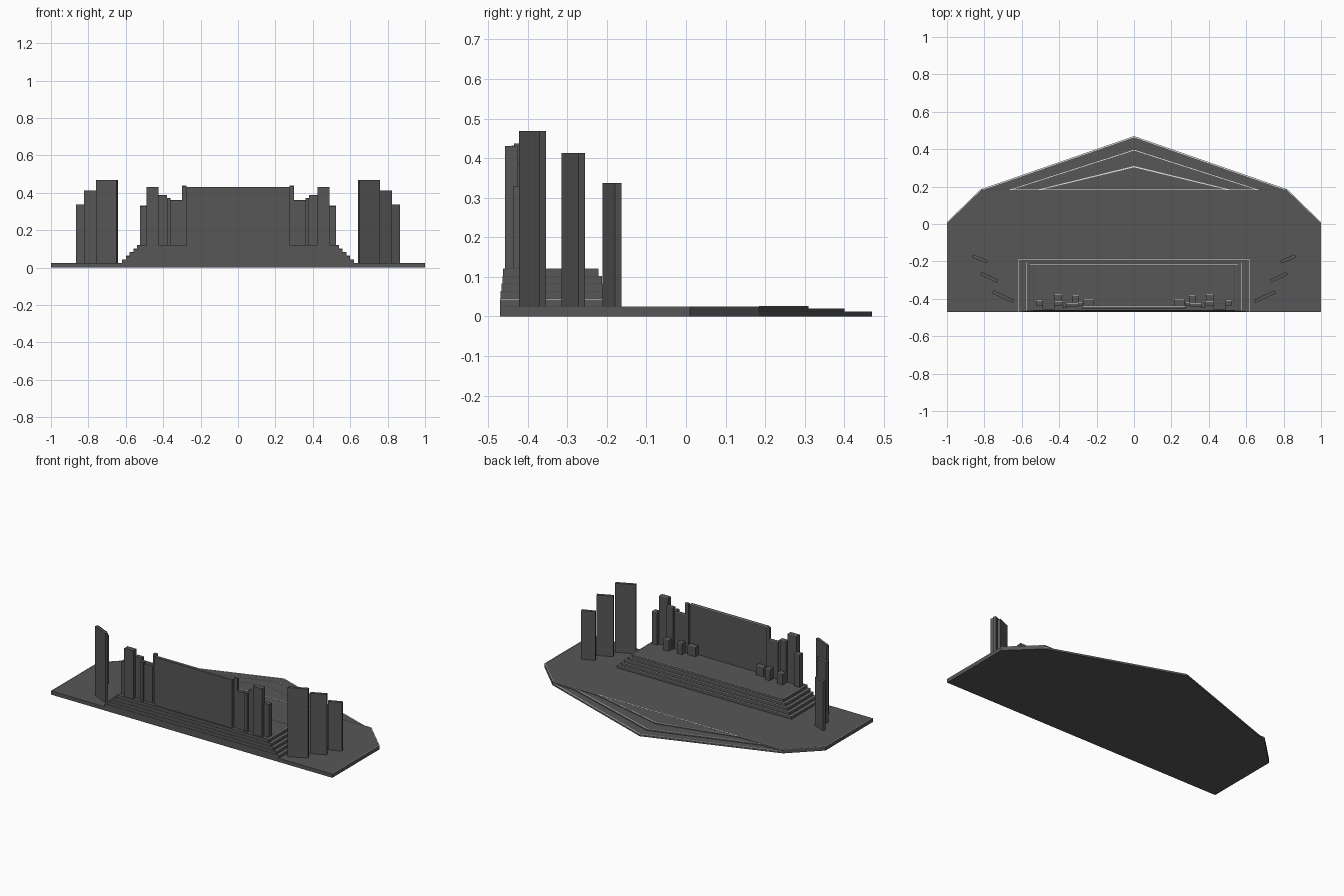
import bpy, bmesh
from math import radians
from mathutils import Matrix

cube = bpy.data.objects.get("Cube")
if cube:
    bpy.data.objects.remove(cube, do_unlink=True)


def material(name, value):
    mat = bpy.data.materials.new(name)
    mat.use_nodes = True
    colour = (value, value, value, 1)
    mat.diffuse_color = colour
    mat.node_tree.nodes["Principled BSDF"].inputs["Base Color"].default_value = colour
    return mat


grey = material("dark_grey", 0.095)
white = material("light_strip_white", 0.9)


def slab(name, outline, z0, z1, mat=grey):
    """Extrude a flat outline from z0 to z1."""
    bm = bmesh.new()
    face = bm.faces.new([bm.verts.new((x, y, z0)) for x, y in outline])
    top = bmesh.ops.extrude_face_region(bm, geom=[face])["geom"]
    verts = [v for v in top if isinstance(v, bmesh.types.BMVert)]
    bmesh.ops.translate(bm, verts=verts, vec=(0, 0, z1 - z0))
    bmesh.ops.recalc_face_normals(bm, faces=bm.faces)
    mesh = bpy.data.meshes.new(name)
    bm.to_mesh(mesh)
    bm.free()
    mesh.materials.append(mat)
    obj = bpy.data.objects.new(name, mesh)
    bpy.context.collection.objects.link(obj)
    return obj


def box(name, x0, x1, y0, y1, z0, z1, mat=grey):
    return slab(name, [(x0, y0), (x1, y0), (x1, y1), (x0, y1)], z0, z1, mat)


def strip(name, outer, inner, z):
    """Thin light strip between two open paths, lying on a surface at z."""
    slab(name, outer + inner[::-1], z, z + 0.0015, white)


def mirrored(path):
    """Complete a right-hand path with its mirror image."""
    return path + [(-x, y) for x, y in reversed(path)]


FLOOR = 0.024
DECK = 0.12
BACK = -0.47

# Floor plate with clipped corners and a light strip round its rim
rim = [(1, BACK), (1, 0.01), (0.82, 0.185)]
slab("floor_plate", mirrored(rim), 0, FLOOR)
strip("floor_strip", mirrored(rim),
      mirrored([(0.996, BACK), (0.996, 0.008), (0.818, 0.181)]), FLOOR)

# Shallow pointed steps, each edged with light
for i, (w, tip, top) in enumerate([(0.82, 0.47, 0.011), (0.67, 0.40, 0.019),
                                   (0.51, 0.31, 0.025)], 1):
    edge = [(-w, 0.185), (0, tip), (w, 0.185)]
    slab(f"pointed_step_{i}", edge, 0, top)
    strip(f"pointed_step_strip_{i}", edge,
          [(-w + 0.02, 0.185), (0, tip - 0.007), (w - 0.02, 0.185)], top)

# Stepped podium with light strips on the tread edges
STEPS = 5
rise = (DECK - FLOOR) / STEPS
for i in range(STEPS):
    w, lip, rear = 0.62 - 0.02 * i, -0.185 - 0.009 * i, BACK + 0.002 * i
    top = FLOOR + rise * (i + 1)
    box(f"podium_step_{i + 1}", -w, w, rear, lip, top - rise, top)
    strip(f"podium_strip_{i + 1}", mirrored([(w, rear), (w, lip)]),
          mirrored([(w - 0.004, rear), (w - 0.004, lip - 0.004)]), top)

# Main screen with a light strip along its top
box("main_screen", -0.275, 0.275, -0.455, -0.435, DECK, 0.43)
box("screen_strip", -0.275, 0.275, -0.441, -0.435, 0.43, 0.4315, white)

# Panels beside the screen: inner x, outer x, back y, front y, top
panels = {
    "screen_post": (0.275, 0.30, -0.435, -0.418, 0.437),
    "inner_panel": (0.30, 0.36, -0.44, -0.42, 0.36),
    "narrow_panel": (0.36, 0.38, -0.45, -0.425, 0.37),
    "middle_panel": (0.38, 0.425, -0.435, -0.41, 0.387),
    "tall_panel": (0.425, 0.49, -0.457, -0.425, 0.43),
    "outer_panel": (0.49, 0.525, -0.437, -0.405, 0.33),
    "inner_plinth": (0.215, 0.27, -0.435, -0.402, 0.18),
    "middle_plinth": (0.295, 0.33, -0.42, -0.38, 0.19),
    "outer_plinth": (0.385, 0.425, -0.41, -0.375, 0.19),
}
for side, s in (("left", 1), ("right", -1)):
    for name, (a, b, y0, y1, top) in panels.items():
        x0, x1 = sorted((s * a, s * b))
        box(f"{side}_{name}", x0, x1, y0, y1, DECK, top)
        box(f"{side}_{name}_strip", x0, x1, y1 - 0.004, y1, top, top + 0.0015, white)

# Free-standing angled towers: x, y, length, top, turn
towers = [(0.824, -0.187, 0.085, 0.337, 22), (0.774, -0.285, 0.10, 0.413, 25),
          (0.70, -0.388, 0.122, 0.468, 25)]
for side, s in (("left", 1), ("right", -1)):
    for i, (x, y, length, top, turn) in enumerate(towers, 1):
        obj = box(f"{side}_tower_{i}", -length / 2, length / 2, -0.009, 0.009, FLOOR, top)
        obj.data.transform(Matrix.Translation((s * x, y, 0))
                           @ Matrix.Rotation(radians(s * turn), 4, 'Z'))
